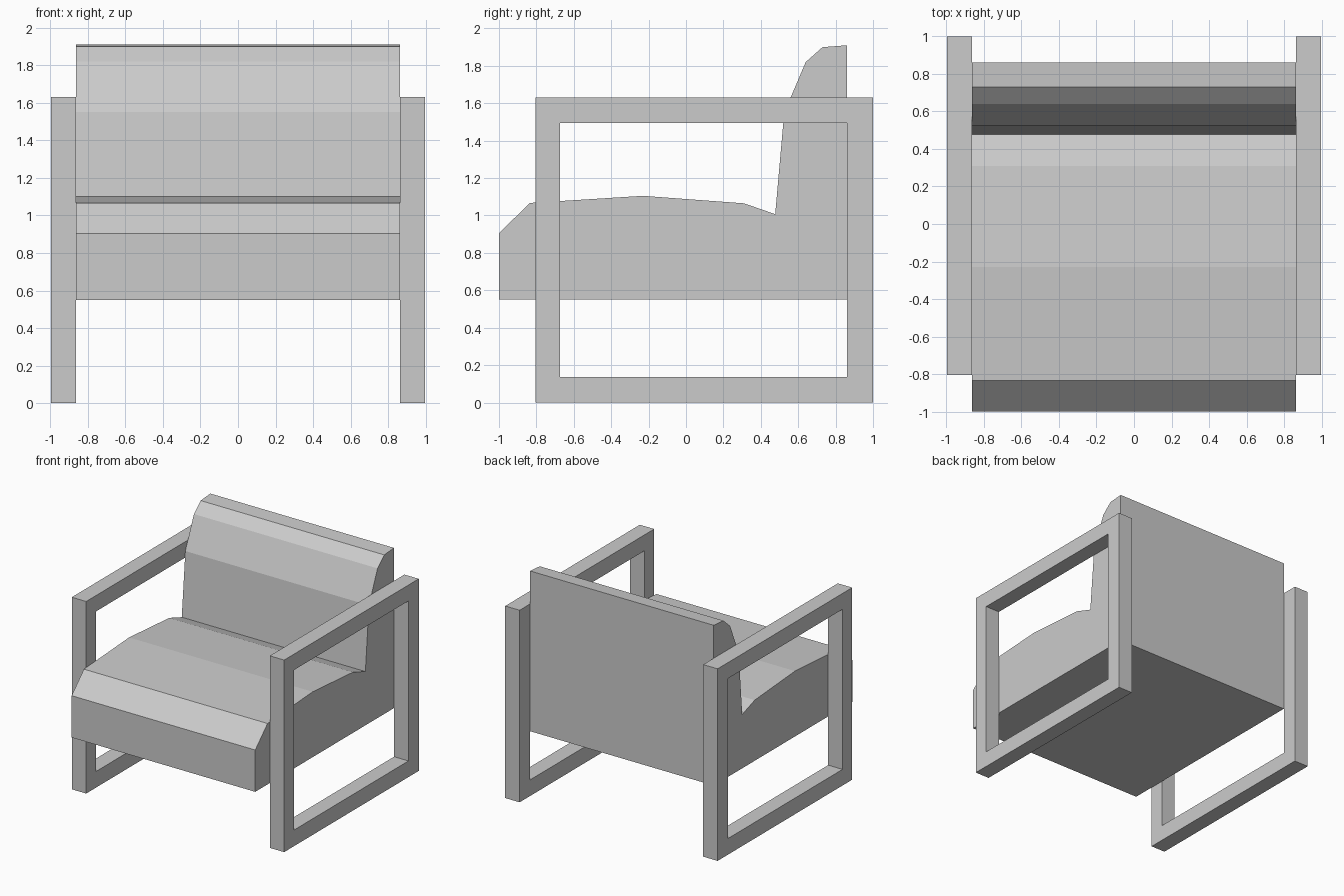
import bpy
import bmesh

cube = bpy.data.objects.get("Cube")
if cube:
    bpy.data.objects.remove(cube, do_unlink=True)

grey = bpy.data.materials.new("light_grey")
grey.use_nodes = True
colour = (0.6, 0.6, 0.6, 1)
grey.diffuse_color = colour
grey.node_tree.nodes["Principled BSDF"].inputs["Base Color"].default_value = colour


def extrude_side(name, loops, x0, x1):
    """Extrude a (y, z) outline along x; a second loop makes it a ring."""
    bm = bmesh.new()
    rings = [[bm.verts.new((x0, y, z)) for y, z in loop] for loop in loops]
    if len(rings) == 1:
        faces = [bm.faces.new(rings[0])]
    else:
        outer, inner = rings
        n = len(outer)
        faces = [bm.faces.new((outer[i], outer[(i + 1) % n],
                               inner[(i + 1) % n], inner[i])) for i in range(n)]
    result = bmesh.ops.extrude_face_region(bm, geom=faces, use_keep_orig=True)
    moved = [v for v in result["geom"] if isinstance(v, bmesh.types.BMVert)]
    bmesh.ops.translate(bm, verts=moved, vec=(x1 - x0, 0, 0))
    bmesh.ops.recalc_face_normals(bm, faces=bm.faces[:])
    mesh = bpy.data.meshes.new(name)
    bm.to_mesh(mesh)
    bm.free()
    mesh.materials.append(grey)
    obj = bpy.data.objects.new(name, mesh)
    bpy.context.collection.objects.link(obj)
    return obj


def rectangle(y0, y1, z0, z1):
    return [(y0, z0), (y1, z0), (y1, z1), (y0, z1)]


HALF_SEAT = 0.862
HALF_WIDTH = 0.997

# Upholstered seat and backrest in one faceted profile
seat_profile = [
    (-1, 0.55), (0.86, 0.55), (0.86, 1.91), (0.73, 1.9), (0.64, 1.82),
    (0.525, 1.55), (0.477, 1.007), (0.31, 1.065), (-0.23, 1.105),
    (-0.835, 1.067), (-1, 0.905),
]
extrude_side("seat_and_backrest", [seat_profile], -HALF_SEAT, HALF_SEAT)

# Rectangular arm frames on both sides
frame_loops = [rectangle(-0.805, 1, 0, 1.63), rectangle(-0.675, 0.862, 0.137, 1.495)]
for side, sign in (("left", 1), ("right", -1)):
    extrude_side(side + "_arm_frame", frame_loops, sign * HALF_SEAT, sign * HALF_WIDTH)
